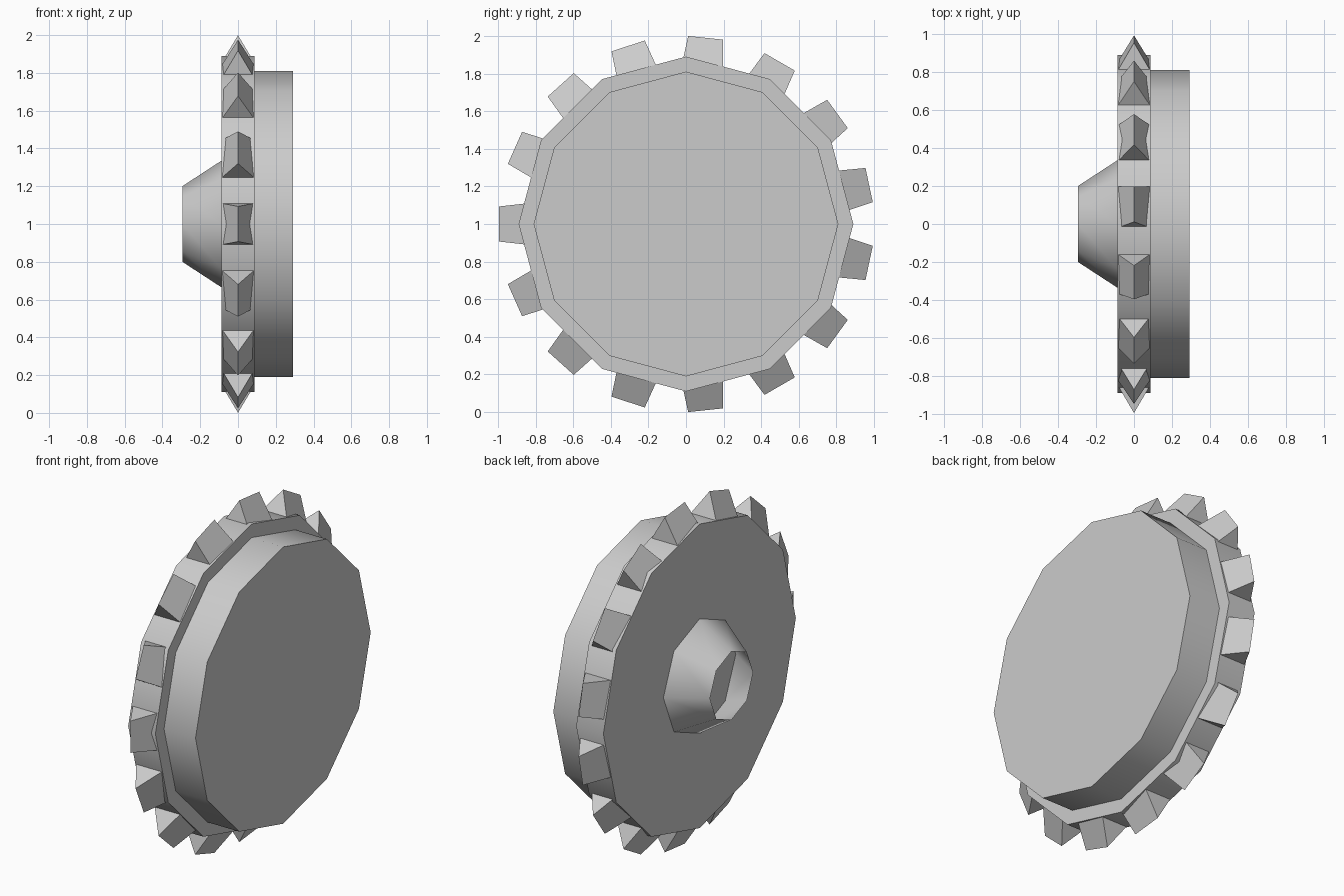
import bpy, bmesh
from math import sin, cos, pi, radians

if "Cube" in bpy.data.objects:
    bpy.data.objects.remove(bpy.data.objects["Cube"])

CZ = 1.0  # height of the wheel axis (axis runs along x)


def make_object(name, bm, smooth_angle=None):
    bmesh.ops.recalc_face_normals(bm, faces=bm.faces)
    me = bpy.data.meshes.new(name)
    bm.to_mesh(me)
    bm.free()
    ob = bpy.data.objects.new(name, me)
    bpy.context.collection.objects.link(ob)
    if smooth_angle:
        bpy.ops.object.select_all(action='DESELECT')
        ob.select_set(True)
        bpy.context.view_layer.objects.active = ob
        bpy.ops.object.shade_smooth_by_angle(angle=radians(smooth_angle))
    return ob


def drum(name, sides, x0, r0, x1, r1, caps=True):
    """Low-sided drum or cone along x, with a corner pointing straight up."""
    bm = bmesh.new()
    rings = []
    for x, r in ((x0, r0), (x1, r1)):
        rings.append([bm.verts.new((x, r * cos(2 * pi * i / sides), CZ + r * sin(2 * pi * i / sides)))
                      for i in range(sides)])
    a, b = rings
    for i in range(sides):
        j = (i + 1) % sides
        bm.faces.new((a[i], a[j], b[j], b[i]))
    if caps:
        bm.faces.new(a)
        bm.faces.new(b)
    return make_object(name, bm, 50)


# main wheel, thick side disc and open conical hub
drum("wheel_body", 12, -0.088, 0.89, 0.088, 0.89)
drum("side_disc", 12, 0.088, 0.81, 0.292, 0.81)
drum("hub_cone", 8, -0.295, 0.20, -0.088, 0.335, caps=False)

# ring of wedge-shaped teeth, each with a ridge along the rim
TEETH, TIP_R, BASE_R = 15, 0.9955, 0.845
TIP_W, BASE_W, BASE_X = 0.093, 0.11, 0.088
bm = bmesh.new()
for k in range(TEETH):
    a = pi + 2 * pi * k / TEETH

    def point(x, r, t):
        return bm.verts.new((x, r * cos(a) - t * sin(a), CZ + r * sin(a) + t * cos(a)))

    ends = [(point(-BASE_X, BASE_R, s * BASE_W), point(0, TIP_R, s * TIP_W),
             point(BASE_X, BASE_R, s * BASE_W)) for s in (-1, 1)]
    p, q = ends
    bm.faces.new(p)
    bm.faces.new(q)
    for i in range(3):
        j = (i + 1) % 3
        bm.faces.new((p[i], p[j], q[j], q[i]))
make_object("rim_teeth", bm)
